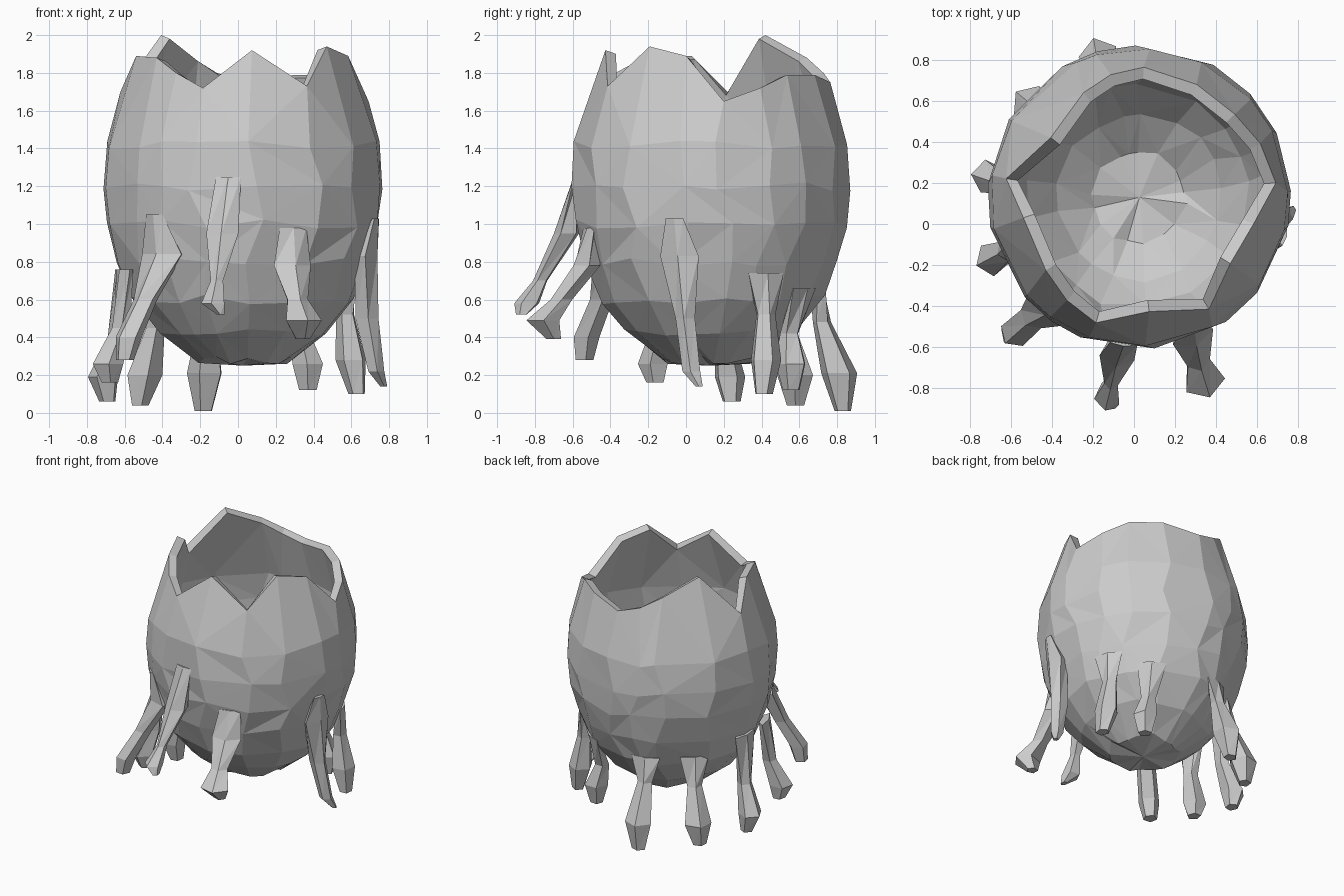
import bpy, bmesh, math, random
from mathutils import Vector

if "Cube" in bpy.data.objects:
    bpy.data.objects.remove(bpy.data.objects["Cube"])

random.seed(4)
CX, CY = 0.025, 0.13

# jagged rim: angle in degrees, height
RIM = [(6, 1.65), (24, 1.72), (41, 1.79), (63, 1.79), (88, 1.75), (103, 1.80),
       (118, 1.88), (146, 2.0), (172, 1.70), (190, 1.89), (218, 1.88),
       (235, 1.80), (251, 1.72), (275, 1.92), (302, 1.73), (324, 1.94), (347, 1.89)]
# body profile: radius, height
PROFILE = [(0.25, 0.28), (0.45, 0.43), (0.59, 0.60), (0.67, 0.80), (0.722, 1.0),
           (0.74, 1.2), (0.725, 1.42)]


def finish(bm, name):
    bmesh.ops.recalc_face_normals(bm, faces=bm.faces[:])
    mesh = bpy.data.meshes.new(name)
    bm.to_mesh(mesh)
    bm.free()
    ob = bpy.data.objects.new(name, mesh)
    bpy.context.collection.objects.link(ob)
    return ob


def rim_radius(z):
    return 0.67 - 0.15 * max(0, (z - 1.65) / 0.35) ** 1.15


# round cup body with torn rim
bm = bmesh.new()
rows = []
for r, z in PROFILE:
    row = []
    for a, _ in RIM:
        t = math.radians(a + random.uniform(-4, 4))
        dz = random.uniform(-0.5, 0.5) * 0.05
        rr = r - dz * 0.0 + (dz * 0.7 if z < 0.9 else 0)  # slide along the surface
        row.append(bm.verts.new((CX + rr * math.cos(t), CY + rr * math.sin(t), z + dz)))
    rows.append(row)
rows.append([bm.verts.new((CX + rim_radius(z) * math.cos(math.radians(a)),
                           CY + rim_radius(z) * math.sin(math.radians(a)), z))
             for a, z in RIM])
n = len(RIM)
for k in range(len(rows) - 1):
    lo, hi = rows[k], rows[k + 1]
    for i in range(n):
        j = (i + 1) % n
        if (i + k) % 2:
            bm.faces.new((lo[i], lo[j], hi[j]))
            bm.faces.new((lo[i], hi[j], hi[i]))
        else:
            bm.faces.new((lo[i], lo[j], hi[i]))
            bm.faces.new((lo[j], hi[j], hi[i]))
base = bm.verts.new((CX, CY, 0.25))
for i in range(n):
    bm.faces.new((base, rows[0][(i + 1) % n], rows[0][i]))
# orient outward explicitly because the cup is open
body = finish(bm, "cup_body")
side = body.data.polygons[0]
if side.normal.dot(side.center - Vector((CX, CY, side.center.z + 0.3))) < 0:
    body.data.flip_normals()
wall = body.modifiers.new("wall", 'SOLIDIFY')
wall.thickness = 0.06
wall.offset = -1


def tentacle(name, stations, sides=5):
    """Loft rings (x, y, z, half width, half depth), facing away from the body."""
    bm = bmesh.new()
    rings = []
    for x, y, z, w, d in stations:
        a = math.atan2(y - CY, x - CX)
        out = Vector((math.cos(a), math.sin(a), 0))
        tan = Vector((-math.sin(a), math.cos(a), 0))
        ring = []
        for i in range(sides):
            t = math.tau * i / sides
            p = Vector((x, y, z)) + out * d * math.cos(t) + tan * w * math.sin(t)
            ring.append(bm.verts.new(p))
        rings.append(ring)
    for lo, hi in zip(rings, rings[1:]):
        for i in range(sides):
            j = (i + 1) % sides
            bm.faces.new((lo[i], lo[j], hi[i]))
            bm.faces.new((lo[j], hi[j], hi[i]))
    bm.faces.new(rings[0])
    bm.faces.new(rings[-1])
    finish(bm, name)


# long tentacles flaring from the front
tentacle("front_tentacle", [(-0.05, -0.58, 1.25, 0.07, 0.015), (-0.08, -0.63, 0.95, 0.09, 0.07),
                            (-0.11, -0.77, 0.70, 0.035, 0.04), (-0.13, -0.84, 0.58, 0.065, 0.07),
                            (-0.09, -0.87, 0.52, 0.02, 0.03)])
tentacle("front_right_tentacle", [(0.29, -0.51, 0.98, 0.08, 0.015), (0.28, -0.53, 0.78, 0.11, 0.07),
                                  (0.31, -0.66, 0.60, 0.06, 0.06), (0.34, -0.76, 0.49, 0.105, 0.09),
                                  (0.34, -0.70, 0.39, 0.04, 0.04)])
tentacle("front_left_tentacle", [(-0.44, -0.42, 1.05, 0.06, 0.015), (-0.39, -0.39, 0.84, 0.14, 0.07),
                                 (-0.49, -0.45, 0.60, 0.07, 0.06), (-0.58, -0.53, 0.40, 0.075, 0.07),
                                 (-0.60, -0.54, 0.28, 0.05, 0.05)])
tentacle("right_spike", [(0.73, -0.06, 1.03, 0.05, 0.015), (0.68, -0.03, 0.83, 0.11, 0.06),
                         (0.68, 0.0, 0.50, 0.055, 0.065), (0.73, 0.03, 0.22, 0.05, 0.045),
                         (0.77, 0.07, 0.14, 0.02, 0.02)])

# hanging bulb tentacles: root, neck, bulb, tip and bulb radius
HANGING = {
    "left_front": ((-0.60, -0.10, 0.76), (-0.62, -0.13, 0.45), (-0.69, -0.17, 0.26), (-0.68, -0.16, 0.16), 0.085),
    "left": ((-0.62, 0.18, 0.76), (-0.64, 0.20, 0.40), (-0.71, 0.23, 0.19), (-0.69, 0.24, 0.06), 0.085),
    "left_back": ((-0.42, 0.50, 0.66), (-0.44, 0.53, 0.45), (-0.50, 0.58, 0.20), (-0.52, 0.58, 0.04), 0.10),
    "back": ((-0.15, 0.70, 0.66), (-0.16, 0.72, 0.48), (-0.17, 0.81, 0.21), (-0.18, 0.83, 0.01), 0.10),
    "right_back": ((0.36, 0.62, 0.66), (0.33, 0.55, 0.42), (0.37, 0.56, 0.26), (0.37, 0.56, 0.12), 0.085),
    "right_side": ((0.58, 0.42, 0.74), (0.57, 0.42, 0.52), (0.60, 0.42, 0.28), (0.63, 0.41, 0.10), 0.085),
}
for name, (root, neck, bulb, tip, r) in HANGING.items():
    tentacle(name + "_tentacle", [(*root, 0.11, 0.03), (*neck, 0.055, 0.05),
                                  (*bulb, r, r), (*tip, 0.05, 0.045)])
